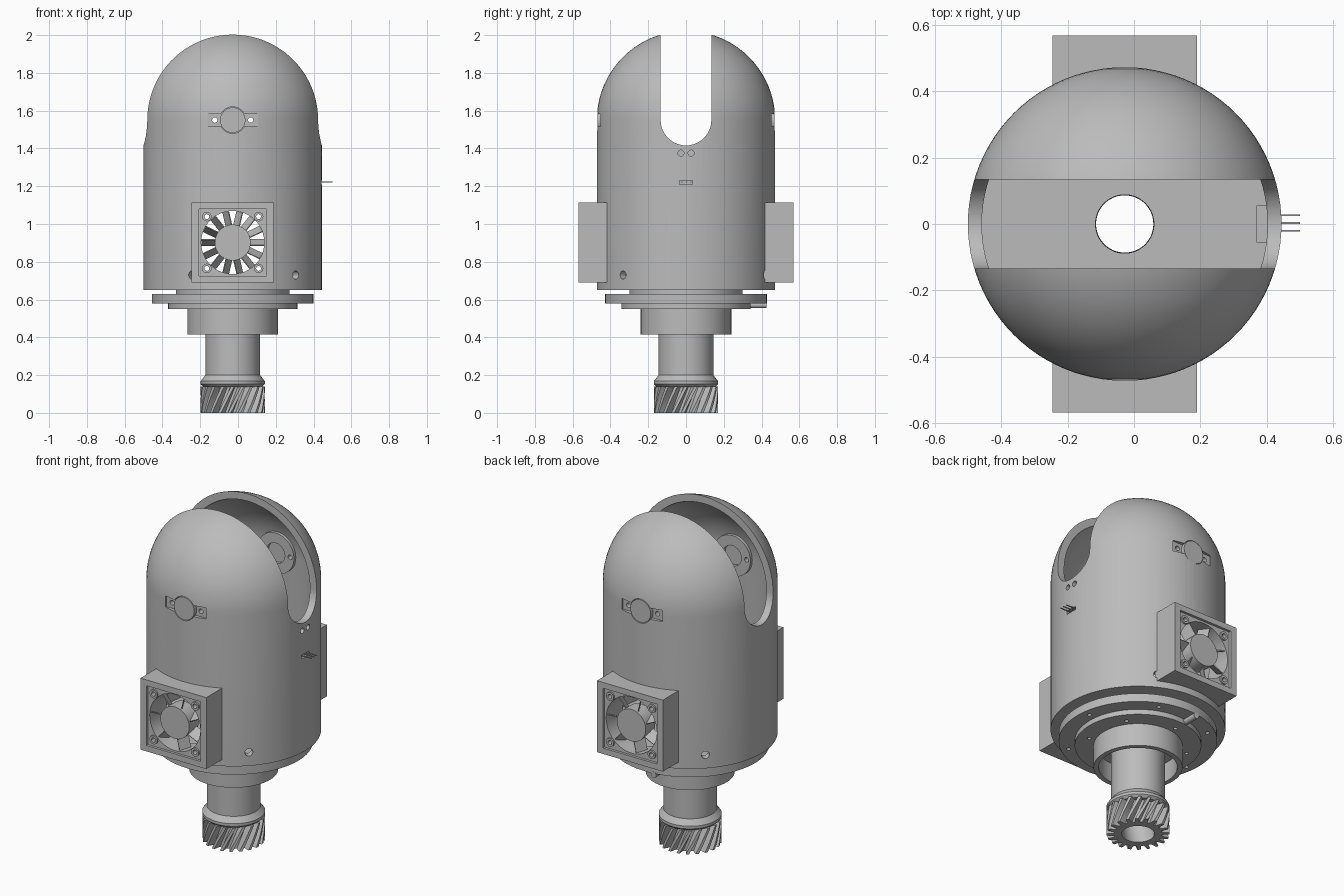
import bpy, bmesh
from math import sin, cos, pi, radians
from mathutils import Matrix, Vector

if "Cube" in bpy.data.objects:
    bpy.data.objects.remove(bpy.data.objects["Cube"], do_unlink=True)

AXIS_X = -0.028      # the body axis sits slightly off centre because of the pins
R, WALL = 0.472, 0.042
DOME_Z, FAN_Z = 1.55, 0.902
parts = []

grey = bpy.data.materials.new("plain_grey")
grey.use_nodes = True
grey.diffuse_color = (0.5, 0.5, 0.5, 1)
grey.node_tree.nodes["Principled BSDF"].inputs["Base Color"].default_value = (0.5, 0.5, 0.5, 1)


def finish(name, bm, keep=True):
    bmesh.ops.recalc_face_normals(bm, faces=bm.faces)
    me = bpy.data.meshes.new(name)
    bm.to_mesh(me)
    bm.free()
    ob = bpy.data.objects.new(name, me)
    bpy.context.collection.objects.link(ob)
    if keep:
        me.materials.append(grey)
        parts.append(ob)
    else:
        ob.hide_render = True
    return ob


def add_cyl(bm, r, a, b, seg=32):
    a, b = Vector(a), Vector(b)
    rot = (b - a).to_track_quat('Z', 'Y').to_matrix().to_4x4()
    bmesh.ops.create_cone(bm, cap_ends=True, segments=seg, radius1=r, radius2=r,
                          depth=(b - a).length, matrix=Matrix.Translation((a + b) / 2) @ rot)


def add_box(bm, center, size, rot=Matrix()):
    bmesh.ops.create_cube(bm, size=1, matrix=Matrix.Translation(center) @ rot @ Matrix.Diagonal((*size, 1)))


def cyl(name, r, a, b, seg=32, keep=True):
    bm = bmesh.new()
    add_cyl(bm, r, a, b, seg)
    return finish(name, bm, keep)


def box(name, center, size, keep=True):
    bm = bmesh.new()
    add_box(bm, center, size)
    return finish(name, bm, keep)


def loft(name, rings):
    """Closed torus-like skin: each ring is a list of points, rings wrap around."""
    bm = bmesh.new()
    vs = [[bm.verts.new(p) for p in ring] for ring in rings]
    n, m = len(vs), len(vs[0])
    for i in range(n):
        for j in range(m):
            k, l = (i + 1) % n, (j + 1) % m
            bm.faces.new((vs[i][j], vs[k][j], vs[k][l], vs[i][l]))
    return finish(name, bm)


def revolve(name, profile, seg=96):
    turn = [2 * pi * i / seg for i in range(seg)]
    return loft(name, [[(r * cos(t), r * sin(t), z) for t in turn] for r, z in profile])


def cut(ob, cutters):
    for c in cutters:
        mod = ob.modifiers.new("cut", 'BOOLEAN')
        mod.operation, mod.solver, mod.object = 'DIFFERENCE', 'EXACT', c
    deps = bpy.context.evaluated_depsgraph_get()
    me = bpy.data.meshes.new_from_object(ob.evaluated_get(deps))
    ob.modifiers.clear()
    ob.data = me


# Shared cutters
def hole_y(r, x, z, seg=24):
    return cyl("cutter", r, (x, -1, z), (x, 1, z), seg, False)


fan_hole = hole_y(0.167, 0, FAN_Z, 64)
corners = [(sx * 0.137, sz * 0.137) for sx in (-1, 1) for sz in (-1, 1)]
fan_screws = [hole_y(0.013, x, FAN_Z + z, 16) for x, z in corners]
cap_screws = [hole_y(0.014, s * 0.095, DOME_Z, 16) for s in (-1, 1)]

# Slot through the dome: round bottom, open top
bm = bmesh.new()
outline = [(-0.134, 2.2)] + [(-0.134 * cos(pi * i / 32), DOME_Z - 0.134 * sin(pi * i / 32))
                             for i in range(33)] + [(0.134, 2.2)]
face = bm.faces.new([bm.verts.new((-1, y, z)) for y, z in outline])
top = bmesh.ops.extrude_face_region(bm, geom=[face])["geom"]
bmesh.ops.translate(bm, vec=(2, 0, 0), verts=[v for v in top if isinstance(v, bmesh.types.BMVert)])
slot = finish("slot_cutter", bm, False)

# Domed housing: hollow shell with a floor
arc = [radians(89.8) * i / 24 for i in range(25)]
dome = [(R * cos(a), DOME_Z + R * sin(a)) for a in arc]
inside = [((R - WALL) * cos(a), DOME_Z + (R - WALL) * sin(a)) for a in reversed(arc)]
housing = revolve("housing", [(0.105, 0.65), (R, 0.65)] + dome + inside + [(R - WALL, 0.69), (0.105, 0.69)])
cutters = [slot, fan_hole] + fan_screws + cap_screws
for s in (-1, 1):
    cutters.append(box("cutter", (0, s * 0.495, DOME_Z), (0.266, 0.1, 0.066), False))
    cutters.append(cyl("cutter", 0.07, (0, s * 0.445, DOME_Z), (0, s * 0.6, DOME_Z), 48, False))
    cutters.append(cyl("cutter", 0.016, (0.3, s * 0.027, 1.375), (0.6, s * 0.027, 1.375), 20, False))
for deg in (-45, 63, 135, -117):
    d = Vector((cos(radians(deg)), sin(radians(deg)), 0))
    z = Vector((0, 0, 0.73))
    cutters.append(cyl("cutter", 0.022, d * 0.36 + z, d * 0.6 + z, 24, False))
cutters.append(box("cutter", (0.45, 0, 1.22), (0.1, 0.07, 0.02), False))
cut(housing, cutters)

# Pivot caps outside and bearing bosses inside, front and back
for s, side in ((-1, "front"), (1, "back")):
    cap = cyl(side + "_pivot_cap", 0.067, (0, s * 0.44, DOME_Z), (0, s * 0.468, DOME_Z), 48)
    boss = cyl(side + "_bearing_boss", 0.12, (0, s * 0.395, DOME_Z), (0, s * 0.437, DOME_Z), 48)
    recess = cyl("cutter", 0.06, (0, s * 0.3, DOME_Z), (0, s * 0.415, DOME_Z), 32, False)
    cut(boss, cap_screws + [recess])

# Connector and its pins
box("connector", (0.422, 0, 1.22), (0.05, 0.11, 0.05))
for i in (-1, 0, 1):
    box("pin", (0.478, 0.003 + i * 0.023, 1.222), (0.1, 0.005, 0.005))

# Cooling fans, front and back
body_cut = cyl("cutter", 0.455, (0, 0, 0), (0, 0, 2), 96, False)
recess = box("cutter", (0, -0.603, FAN_Z), (0.356, 0.1, 0.356), False)
for side, turn in (("front", 0), ("back", pi)):
    spin = Matrix.Rotation(turn, 4, 'Z')
    frame = box(side + "_fan_frame", (0, -0.484, FAN_Z), (0.434, 0.168, 0.426))
    cut(frame, [body_cut, recess, fan_hole] + fan_screws)
    frame.data.transform(spin)

    bm = bmesh.new()
    add_cyl(bm, 0.095, (0, -0.555, FAN_Z), (0, -0.465, FAN_Z), 48)
    for i in range(7):
        around = Matrix.Rotation(2 * pi * (i + 0.25) / 7, 4, 'Y')
        pitch = Matrix.Rotation(radians(27), 4, 'Z')
        center = Vector((0, -0.51, FAN_Z)) + around @ Vector((0, 0, 0.126))
        add_box(bm, center, (0.005, 0.07, 0.08), around @ pitch)
    finish(side + "_fan_rotor", bm).data.transform(spin)

    for x, z in corners:
        ring = cyl(side + "_fan_screw_ring", 0.025, (x, -0.562, FAN_Z + z), (x, -0.551, FAN_Z + z), 24)
        cut(ring, fan_screws)
        ring.data.transform(spin)

# Stepped flange with the hollow cup below it
flange = revolve("flange", [(0.14, 0.53), (0.212, 0.53), (0.212, 0.415), (0.24, 0.415), (0.24, 0.55),
                            (0.342, 0.55), (0.342, 0.58), (0.428, 0.58), (0.428, 0.63),
                            (0.3, 0.63), (0.3, 0.65), (0.14, 0.65)])
drills = []
for count, r, start in ((6, 0.385, 7), (6, 0.275, 37)):
    for i in range(count):
        t = radians(start) + 2 * pi * i / count
        x, y = r * cos(t), r * sin(t)
        drills.append(cyl("cutter", 0.011, (x, y, 0.5), (x, y, 0.605), 12, False))
cut(flange, drills)
cyl("flange_peg", 0.018, (-0.055, 0.3, 0.572), (-0.055, 0.425, 0.572), 20)

# Hollow shaft with a collar
revolve("shaft", [(0.088, 0.138), (0.155, 0.138), (0.17, 0.152), (0.17, 0.168), (0.145, 0.2),
                  (0.145, 0.65), (0.105, 0.65), (0.105, 0.69), (0.088, 0.69)])

# Helical gear
TEETH, LAYERS, HEIGHT, TWIST = 20, 6, 0.14, 0.42
tooth = [(0.0, 0.13), (0.35, 0.13), (0.5, 0.17), (0.82, 0.17)]
rings = []
for k in range(LAYERS + 1):
    f = k / LAYERS
    rings.append([(r * cos(t), r * sin(t), HEIGHT * f) for i in range(TEETH) for u, r in tooth
                  for t in [2 * pi * (i + u) / TEETH + TWIST * f]])
bore = [[(Vector((x, y, 0)).normalized() * 0.088 + Vector((0, 0, z)))[:] for x, y, z in ring]
        for ring in (rings[-1], rings[0])]
# unwind the bore so that its walls stay straight
bore[0] = [(p[0], p[1], HEIGHT) for p in bore[0]]
loft("helical_gear", rings + bore)

# Clear the cutters, then shade and place the parts
for ob in [o for o in bpy.data.objects if "cutter" in o.name]:
    bpy.data.objects.remove(ob, do_unlink=True)
for ob in parts:
    ob.data.materials.clear()
    ob.data.materials.append(grey)
    ob.data.polygons.foreach_set("material_index", [0] * len(ob.data.polygons))
    ob.data.shade_smooth()
    ob.data.set_sharp_from_angle(angle=radians(28))
    ob.location.x = AXIS_X
